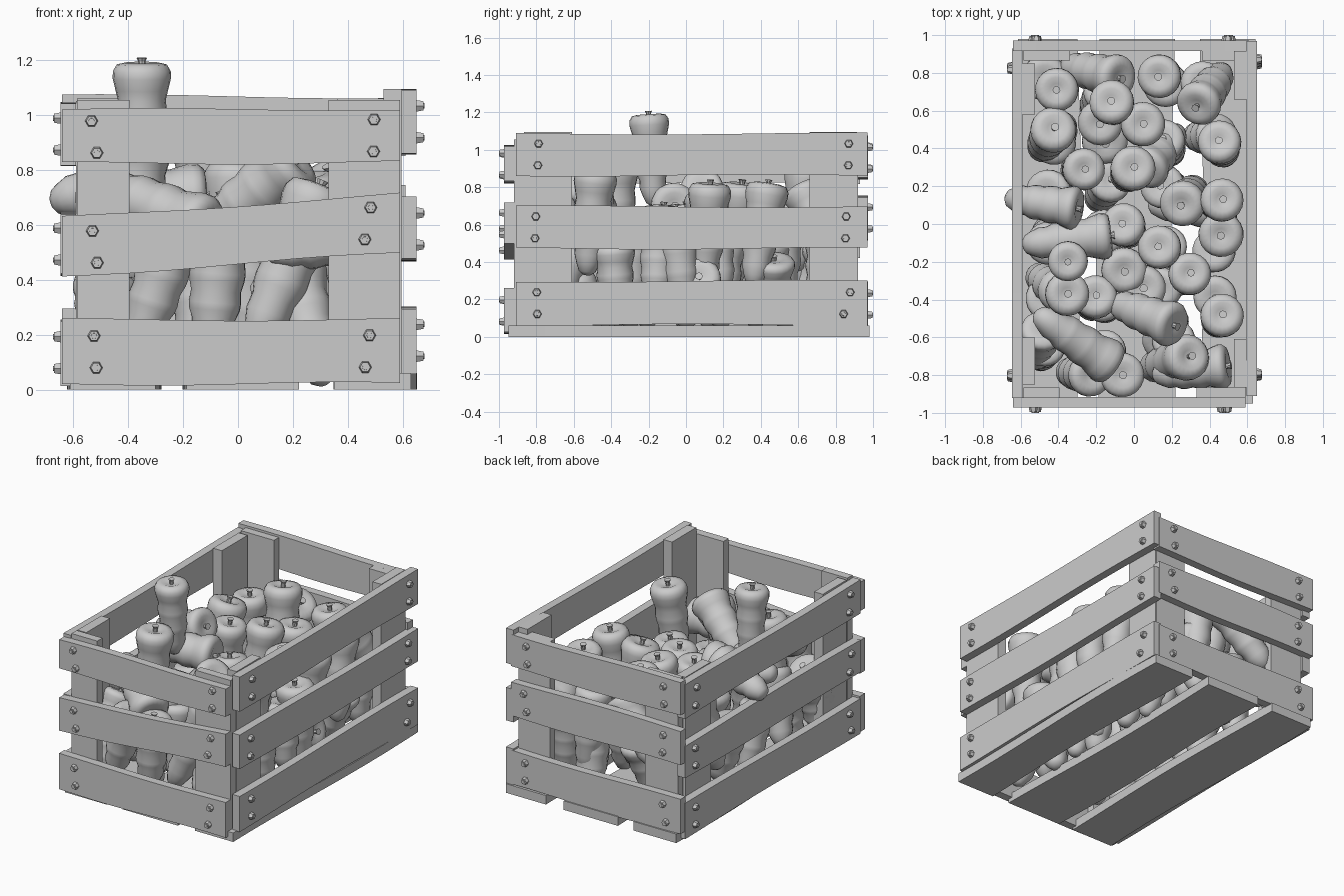
import bpy, bmesh, math, random
from mathutils import Vector

random.seed(7)
cube = bpy.data.objects.get("Cube")
if cube:
    bpy.data.objects.remove(cube, do_unlink=True)

GREY = (0.6, 0.6, 0.6, 1)
mat = bpy.data.materials.new("plain_grey")
mat.use_nodes = True
mat.diffuse_color = GREY
mat.node_tree.nodes["Principled BSDF"].inputs["Base Color"].default_value = GREY


def finish(name, bm):
    """Turn a bmesh into a linked object."""
    bmesh.ops.recalc_face_normals(bm, faces=bm.faces)
    mesh = bpy.data.meshes.new(name)
    bm.to_mesh(mesh)
    bm.free()
    mesh.materials.append(mat)
    return add_object(name, mesh)


def add_object(name, mesh):
    obj = bpy.data.objects.new(name, mesh)
    bpy.context.collection.objects.link(obj)
    return obj


def loft(bm, rings, smooth=False):
    """Bridge closed rings of points and cap both ends."""
    rows = [[bm.verts.new(p) for p in ring] for ring in rings]
    for a, b in zip(rows, rows[1:]):
        for i in range(len(a)):
            j = (i + 1) % len(a)
            bm.faces.new((a[i], a[j], b[j], b[i])).smooth = smooth
    bm.faces.new(rows[0]).smooth = smooth
    bm.faces.new(rows[-1]).smooth = smooth


def wavy_board(name, lo, hi, start, end, width, depth, place, wave=0.006):
    """Long board with uneven edges; place maps along/across/depth to space."""
    bm = bmesh.new()
    phase, steps, rings = random.uniform(0, 6), 10, []
    for i in range(steps + 1):
        t = i / steps
        u, mid = lo + (hi - lo) * t, start + (end - start) * t
        top = mid + width / 2 + wave * math.sin(5 * t + phase)
        low = mid - width / 2 + wave * math.sin(6 * t + phase + 1)
        rings.append([place(u, low, -depth / 2), place(u, top, -depth / 2),
                      place(u, top, depth / 2), place(u, low, depth / 2)])
    loft(bm, rings)
    return finish(name, bm)


def block(name, x, y, z):
    bm = bmesh.new()
    loft(bm, [[(x[0], y[0], h), (x[1], y[0], h), (x[1], y[1], h), (x[0], y[1], h)] for h in z])
    return finish(name, bm)


# Shared bolt: tapered hexagonal nut with a round pin
def circle(r, z, n):
    return [(r * math.cos(math.tau * i / n), r * math.sin(math.tau * i / n), z) for i in range(n)]


bm = bmesh.new()
loft(bm, [circle(0.024, -0.005, 6), circle(0.023, 0.006, 6), circle(0.019, 0.024, 6)])
loft(bm, [circle(0.012, 0, 10), circle(0.01, 0.028, 10)])
bolt_proto = finish("bolt", bm)
bolt_mesh = bolt_proto.data
bpy.data.objects.remove(bolt_proto)

# Crate walls: name, outward direction, distance, along range, board centres and widths
THICK = 0.055
walls = [
    ("front", Vector((0, -1, 0)), 0.972, (-0.64, 0.59),
     [(0.138, 0.14, 0.235), (0.52, 0.605, 0.215), (0.92, 0.925, 0.195)]),
    ("back", Vector((0, 1, 0)), 0.972, (-0.64, 0.61),
     [(0.175, 0.175, 0.23), (0.635, 0.635, 0.23), (0.96, 0.955, 0.22)]),
    ("left", Vector((1, 0, 0)), 0.65, (-0.91, 0.97),
     [(0.18, 0.18, 0.235), (0.585, 0.585, 0.225), (0.975, 0.975, 0.225)]),
    ("right", Vector((-1, 0, 0)), 0.645, (-0.92, 0.93),
     [(0.135, 0.135, 0.23), (0.53, 0.53, 0.22), (0.93, 0.93, 0.22)]),
]
for side, out, dist, (lo, hi), boards in walls:
    along = Vector((abs(out.y), abs(out.x), 0))

    def place(u, v, w):
        return along * u + Vector((0, 0, v)) + out * (dist - THICK / 2 + w)

    for level, (start, end, width) in zip(("lower", "middle", "upper"), boards):
        wavy_board(f"{side}_{level}_board", lo, hi, start, end, width, THICK, place)
        # Two bolts at each end
        for inset, edge, mid in ((1, lo, start), (-1, hi, end)):
            for s in (-1, 1):
                u = edge + inset * (0.11 + 0.02 * s * random.uniform(-1, 1))
                bolt = add_object(f"{side}_{level}_bolt", bolt_mesh)
                bolt.location = place(u, mid + s * 0.058, THICK / 2)
                bolt.rotation_euler = out.to_track_quat("Z", "Y").to_euler()

# Corner posts, two boards per corner forming an L
block("front_right_post", (-0.585, -0.395), (-0.92, -0.865), (0.03, 1.055))
block("front_left_post", (0.33, 0.59), (-0.92, -0.865), (0.03, 1.055))
block("back_right_post", (-0.585, -0.34), (0.865, 0.92), (0.06, 1.06))
block("back_left_post", (0.36, 0.59), (0.865, 0.92), (0.06, 1.06))
for label, y in (("front", (-0.865, -0.61)), ("back", (0.66, 0.915))):
    block(f"left_{label}_side_post", (0.53, 0.595), y, (0.06, 1.095))
for label, y in (("front", (-0.85, -0.6)), ("back", (0.58, 0.85))):
    block(f"right_{label}_side_post", (-0.59, -0.525), y, (0.06, 1.05))

# Floor slats
for label, mid, width in (("right", -0.45, 0.32), ("middle", 0.01, 0.4), ("left", 0.5, 0.28)):
    wavy_board(f"{label}_floor_slat", -0.95, 0.98, mid, mid, width, 0.06,
               lambda u, v, w: Vector((v, u, 0.03 + w)), 0.012)

# Shared carrot: ridged root with a dimpled crown and a short stem, crown at z = 0
profile = [(0.01, -0.018), (0.035, -0.014), (0.07, 0), (0.105, -0.008), (0.121, -0.035),
           (0.122, -0.065), (0.11, -0.115), (0.1, -0.155), (0.106, -0.205), (0.104, -0.235),
           (0.094, -0.28), (0.098, -0.33), (0.095, -0.36), (0.081, -0.4), (0.082, -0.45),
           (0.065, -0.5), (0.048, -0.54), (0.02, -0.56)]
LENGTH = 0.56
bm = bmesh.new()
loft(bm, [circle(r, z, 20) for r, z in profile], smooth=True)
loft(bm, [circle(0.014, -0.02, 8), circle(0.015, 0.005, 8), circle(0.022, 0.02, 8)])
carrot_proto = finish("carrot", bm)
carrot_mesh = carrot_proto.data
bpy.data.objects.remove(carrot_proto)


def carrot(name, crown, tip, girth):
    axis = Vector(crown) - Vector(tip)
    obj = add_object(name, carrot_mesh)
    obj.location = crown
    obj.rotation_euler = axis.to_track_quat("Z", "Y").to_euler()
    obj.scale = (girth, girth, axis.length / LENGTH)


def clamp(v, limit):
    return max(-limit, min(limit, v))


# Upright carrots by crown position
standing = [
    (-0.41, 0.71, 0.75), (0.13, 0.78, 0.77), (-0.12, 0.65, 0.91), (-0.18, 0.53, 0.68),
    (0.05, 0.53, 0.74), (-0.26, 0.29, 0.76), (0, 0.3, 0.82), (0.47, 0.13, 0.82),
    (-0.06, 0, 0.7), (0.46, -0.06, 0.68), (0.13, -0.12, 0.7), (-0.05, -0.25, 0.66),
    (0.3, -0.26, 0.66), (-0.35, -0.37, 0.94), (-0.2, -0.38, 0.68), (0.05, -0.34, 0.64)]
for x, y, z in standing:
    lean = [random.uniform(-0.07, 0.07) for _ in range(2)]
    tip = (clamp(x + lean[0], 0.48), clamp(y + lean[1], 0.8), max(0.08, z - LENGTH))
    carrot("upright_carrot", (x, y, z), tip, random.uniform(0.9, 1))
carrot("tallest_carrot", (-0.35, -0.2, 1.19), (-0.35, -0.17, 0.7), 0.87)

# Slanting and lying carrots by crown and tip
slanting = [
    ((-0.07, 0.77, 0.76), (-0.37, 0.84, 0.4)), ((0.33, 0.62, 0.8), (0.48, 0.82, 0.4)),
    ((0.25, 0.1, 0.78), (0.33, 0.2, 0.24)), ((0.05, 0.28, 0.62), (0.24, 0.5, 0.3)),
    ((-0.29, 0.08, 0.8), (-0.68, 0.14, 0.68)), ((-0.12, -0.06, 0.7), (-0.59, -0.11, 0.7)),
    ((0.22, -0.54, 0.84), (-0.12, -0.41, 0.57)), ((-0.11, -0.75, 0.58), (-0.52, -0.47, 0.75)),
    ((0.3, -0.7, 0.74), (0.06, -0.77, 0.16)), ((0.5, -0.75, 0.58), (0.1, -0.8, 0.5)),
    ((-0.06, -0.8, 0.6), (-0.1, -0.79, 0.12)), ((-0.22, -0.8, 0.6), (-0.37, -0.78, 0.14)),
    ((-0.42, 0.51, 0.78), (-0.5, 0.38, 0.24)), ((0.45, 0.44, 0.82), (0.48, 0.36, 0.27)),
    ((0.47, -0.48, 0.89), (0.43, -0.53, 0.33)), ((-0.38, -0.36, 0.6), (-0.53, -0.26, 0.15))]
for crown, tip in slanting:
    carrot("slanting_carrot", crown, tip, random.uniform(0.94, 1.02))

# Lower layer: named spots by the left wall, then loose rows elsewhere
lower = [((0.43, -0.39, 0.49), (0.42, -0.36, 0.06)), ((0.45, 0.47, 0.42), (0.3, 0.46, 0.07)),
         ((0.53, 0.07, 0.32), (0.08, 0.1, 0.2)), ((0.2, -0.6, 0.46), (0.31, -0.78, 0.02)),
         ((0.42, -0.14, 0.58), (0.46, -0.16, 0.15)), ((-0.48, -0.55, 0.56), (-0.53, -0.74, 0.24)),
         ((0.36, 0.75, 0.55), (0.38, 0.72, 0.1))]
for crown, tip in lower:
    carrot("lower_carrot", crown, tip, 0.94)
for i in range(6):
    y = -0.62 + 0.27 * i
    for x in (-0.45, -0.15, 0.16):
        crown = (x + random.uniform(-0.03, 0.03), y + random.uniform(-0.05, 0.05), random.uniform(0.4, 0.52))
        tip = (clamp(x + random.uniform(-0.1, 0.1), 0.5), clamp(y + random.uniform(-0.15, 0.15), 0.8), 0.05)
        carrot("lower_carrot", crown, tip, random.uniform(0.9, 1))
